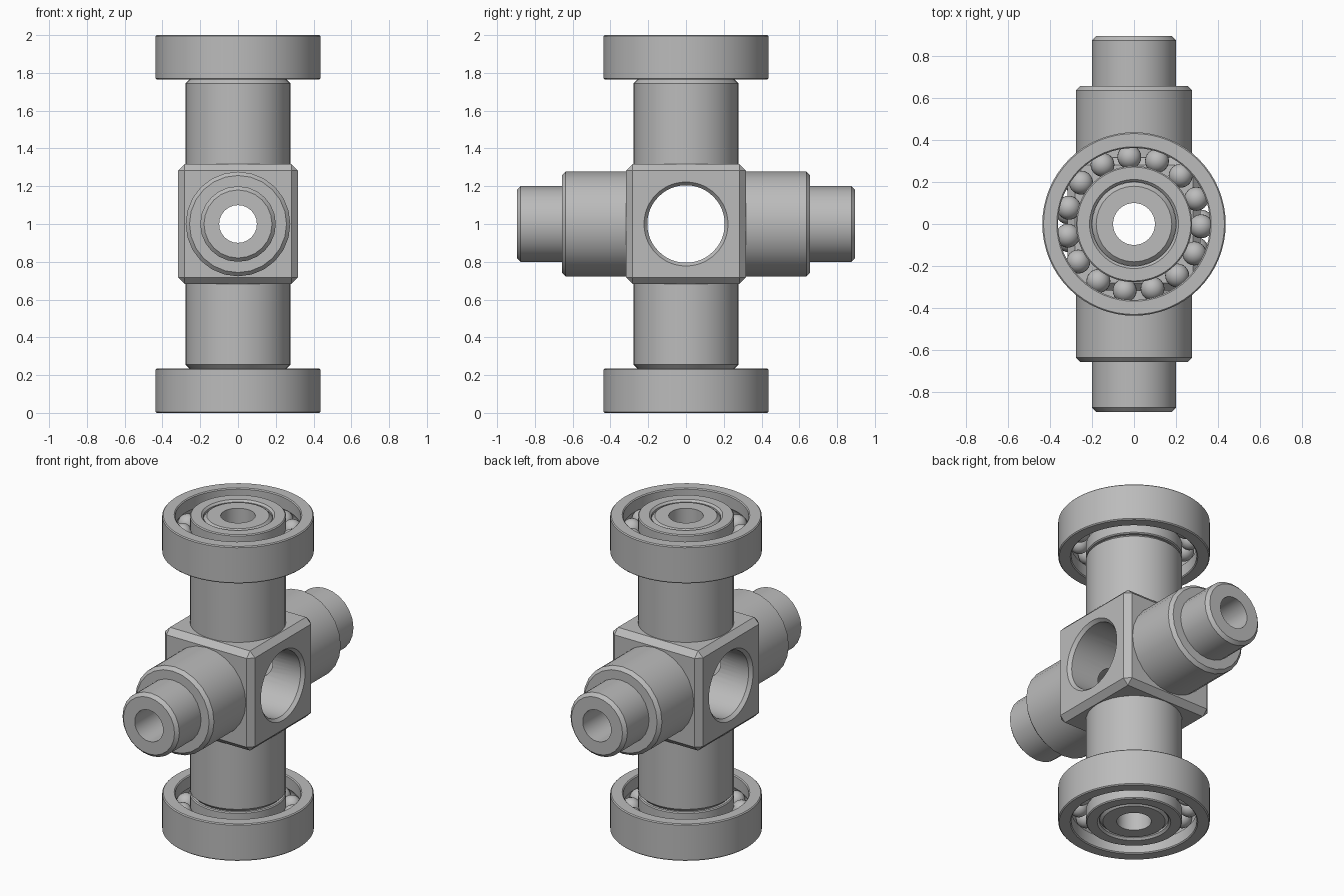
import bpy
import bmesh
import math
from mathutils import Matrix, Vector

if "Cube" in bpy.data.objects:
    bpy.data.objects.remove(bpy.data.objects["Cube"], do_unlink=True)

STEEL = bpy.data.materials.new("grey steel")
STEEL.use_nodes = True
STEEL.diffuse_color = (0.5, 0.5, 0.5, 1)
STEEL.node_tree.nodes["Principled BSDF"].inputs["Base Color"].default_value = (0.5, 0.5, 0.5, 1)

CENTRE = Matrix.Translation((0, 0, 1))
FLIP = Matrix.Rotation(math.pi, 4, "X")
TO_FRONT = Matrix.Rotation(math.pi / 2, 4, "X")
TO_SIDE = Matrix.Rotation(math.pi / 2, 4, "Y")


def finish(name, bm, turn=Matrix()):
    """Turn a bmesh about the hub centre and make it an object."""
    bm.transform(CENTRE @ turn)
    bmesh.ops.recalc_face_normals(bm, faces=bm.faces)
    mesh = bpy.data.meshes.new(name)
    bm.to_mesh(mesh)
    bm.free()
    mesh.materials.append(STEEL)
    obj = bpy.data.objects.new(name, mesh)
    bpy.context.collection.objects.link(obj)
    return obj


def smooth(obj):
    bpy.ops.object.select_all(action="DESELECT")
    obj.select_set(True)
    bpy.context.view_layer.objects.active = obj
    bpy.ops.object.shade_smooth_by_angle(angle=math.radians(30))


def lathe(name, profile, sides, turn=Matrix(), closed=True):
    """Spin (radius, height) points about the z axis."""
    bm = bmesh.new()
    verts = [bm.verts.new((r, 0, z)) for r, z in profile]
    pairs = list(zip(verts, verts[1:]))
    if closed:
        pairs.append((verts[-1], verts[0]))
    edges = [bm.edges.new(p) for p in pairs]
    bmesh.ops.spin(bm, geom=verts + edges, cent=(0, 0, 0), axis=(0, 0, 1),
                   angle=math.tau, steps=sides, use_merge=True)
    bmesh.ops.remove_doubles(bm, verts=bm.verts, dist=1e-5)
    return finish(name, bm, turn)


HUB, BORE, BIG, SMALL, CHAMFER = 0.317, 0.1, 0.277, 0.2, 0.02

# Hub: chamfered block with a wide cross bore and two narrow shaft bores
bm = bmesh.new()
bmesh.ops.create_cube(bm, size=2 * HUB)
bmesh.ops.bevel(bm, geom=bm.edges[:], offset=0.035, segments=1, affect="EDGES")
hub = finish("hub_block", bm)

flare = HUB + CHAMFER
wide = [(0, -flare), (0.24, -flare), (0.205, HUB * -1 + CHAMFER),
        (0.205, HUB - CHAMFER), (0.24, flare), (0, flare)]
narrow = [(0, -0.5), (BORE, -0.5), (BORE, 0.5), (0, 0.5)]
for profile, sides, turn in ((wide, 48, TO_SIDE), (narrow, 32, Matrix()), (narrow, 24, TO_FRONT)):
    cutter = lathe("bore_cutter", profile, sides, turn, closed=False)
    cutter.hide_render = True
    cut = hub.modifiers.new("bore", "BOOLEAN")
    cut.operation, cut.solver, cut.object = "DIFFERENCE", "EXACT", cutter
    bpy.context.view_layer.objects.active = hub
    bpy.ops.object.modifier_apply(modifier=cut.name)
    bpy.data.objects.remove(cutter, do_unlink=True)
smooth(hub)


def shaft(name, shoulder, tip, sides, turn):
    """Hollow stepped shaft with chamfered shoulder and tip."""
    c = CHAMFER
    smooth(lathe(name, [(BORE, HUB), (BIG, HUB), (BIG, shoulder - c), (BIG - c, shoulder),
                        (SMALL, shoulder), (SMALL, tip - c), (SMALL - c, tip), (BORE, tip)],
                 sides, turn))


shaft("upper_shaft", 0.765, 0.995, 32, Matrix())
shaft("lower_shaft", 0.765, 0.995, 32, FLIP)
shaft("front_shaft", 0.657, 0.895, 24, TO_FRONT)
shaft("back_shaft", 0.657, 0.895, 24, TO_FRONT.inverted())

# Ball bearings on the upper and lower shafts
LOW, HIGH, EDGE = 0.765, 1.0, 0.006
MID, TRACK, BALL, COUNT = (LOW + HIGH) / 2, 0.32, 0.057, 15


def ring(name, wall, race, turn, bore_edge):
    """Race ring with a round ball groove on its race side."""
    side = 1 if race > TRACK else -1
    half = math.acos(abs(race - TRACK) / BALL)
    groove = [(TRACK + side * BALL * math.cos(a), MID + BALL * math.sin(a))
              for a in (half * (i / 4 - 1) for i in range(9))]
    e, b = EDGE * side, bore_edge * side
    profile = [(race + e, LOW), (race, LOW + EDGE), *groove, (race, HIGH - EDGE), (race + e, HIGH),
               (wall - b, HIGH), (wall, HIGH - bore_edge), (wall, LOW + bore_edge), (wall - b, LOW)]
    smooth(lathe(name, profile, 64, turn))


for level, turn in (("upper", Matrix()), ("lower", FLIP)):
    ring(level + "_outer_race", 0.437, 0.362, turn, EDGE)
    ring(level + "_inner_race", SMALL, 0.277, turn, 0.012)
    bm = bmesh.new()
    for i in range(COUNT):
        spot = Vector((TRACK, 0, MID))
        spot.rotate(Matrix.Rotation(math.tau * i / COUNT - math.radians(2), 3, "Z"))
        bmesh.ops.create_uvsphere(bm, u_segments=24, v_segments=12, radius=BALL,
                                  matrix=Matrix.Translation(spot))
    smooth(finish(level + "_bearing_balls", bm, turn))
